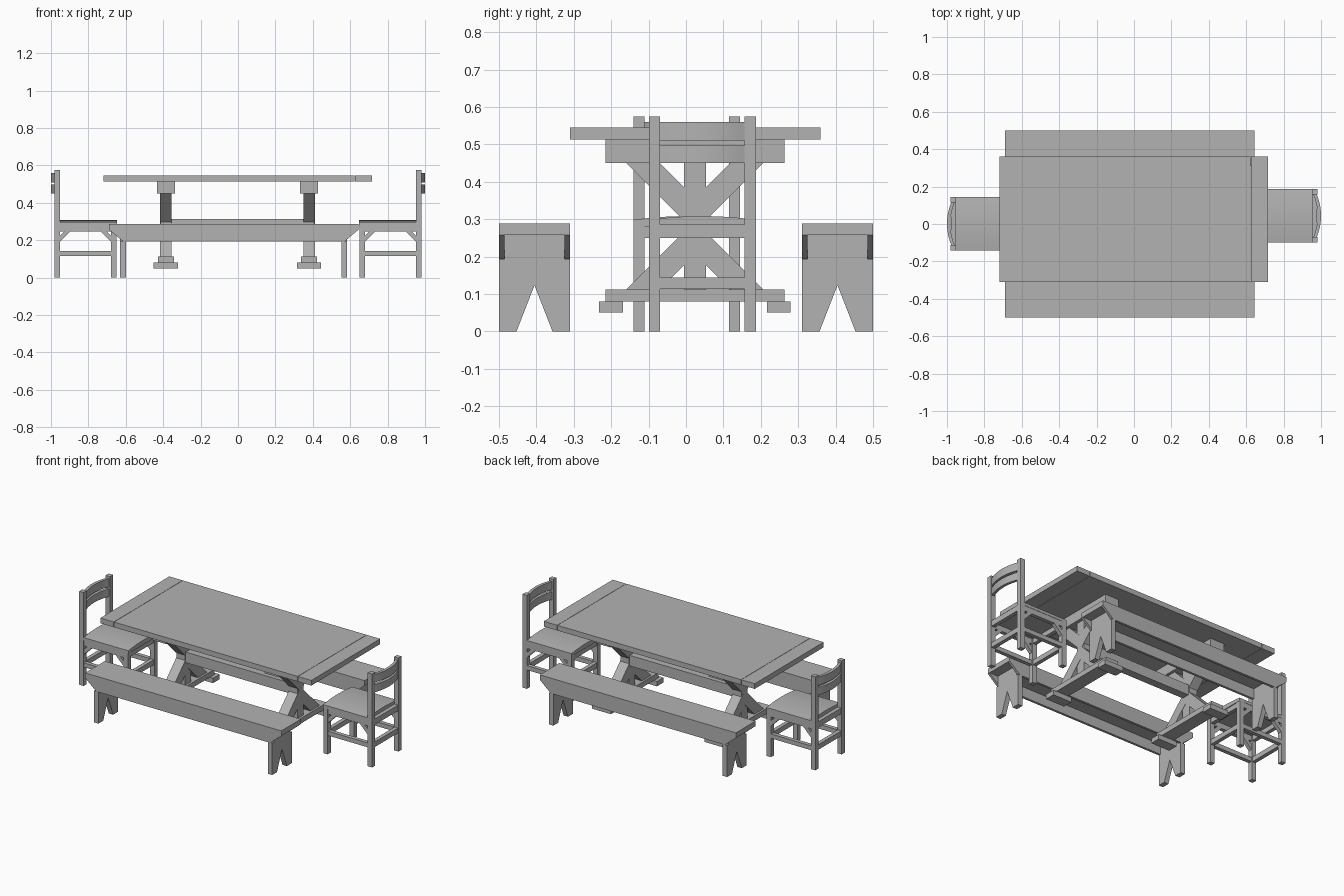
import bpy, bmesh, math
from mathutils import Vector

cube = bpy.data.objects.get("Cube")
if cube:
    bpy.data.objects.remove(cube, do_unlink=True)

grey = bpy.data.materials.new("plain_grey")
grey.use_nodes = True
COLOUR = (0.45, 0.45, 0.45, 1)
grey.diffuse_color = COLOUR
grey.node_tree.nodes["Principled BSDF"].inputs["Base Color"].default_value = COLOUR


def prism(name, profile, axis, low, high, smooth=False):
    """Extrude a 2D profile along an axis; the profile uses the other two axes in order."""
    bm = bmesh.new()
    verts = []
    for p in profile:
        co = list(p)
        co.insert("xyz".index(axis), low)
        verts.append(bm.verts.new(co))
    face = bm.faces.new(verts)
    made = bmesh.ops.extrude_face_region(bm, geom=[face])["geom"]
    move = Vector([high - low if a == axis else 0 for a in "xyz"])
    bmesh.ops.translate(bm, verts=[g for g in made if isinstance(g, bmesh.types.BMVert)], vec=move)
    bmesh.ops.recalc_face_normals(bm, faces=bm.faces)
    mesh = bpy.data.meshes.new(name)
    bm.to_mesh(mesh)
    bm.free()
    mesh.materials.append(grey)
    obj = bpy.data.objects.new(name, mesh)
    bpy.context.collection.objects.link(obj)
    if smooth:
        bpy.ops.object.select_all(action="DESELECT")
        obj.select_set(True)
        bpy.context.view_layer.objects.active = obj
        bpy.ops.object.shade_smooth_by_angle(angle=math.radians(30))
    return obj


def box(name, x, y, z):
    return prism(name, [(x[0], y[0]), (x[1], y[0]), (x[1], y[1]), (x[0], y[1])], "z", *z)


def bulge(half, height, steps=12):
    """Points along a shallow hump: (position, rise)."""
    return [(half * t, height * (1 - t * t)) for t in (2 * i / steps - 1 for i in range(steps + 1))]


# Table top with end boards
TOP_Y, TOP_Z = (-0.31, 0.36), (0.513, 0.545)
box("table_top", (-0.627, 0.623), TOP_Y, TOP_Z)
box("table_end_right", (-0.72, -0.629), TOP_Y, TOP_Z)
box("table_end_left", (0.625, 0.716), TOP_Y, TOP_Z)

# Trestles
MID = 0.024
for side, cx in (("right", -0.386), ("left", 0.38)):
    box(f"trestle_head_{side}", (cx - 0.048, cx + 0.048), (MID - 0.239, MID + 0.239), (0.45, 0.513))
    box(f"trestle_base_{side}", (cx - 0.043, cx + 0.043), (MID - 0.239, MID + 0.239), (0.08, 0.112))
    box(f"trestle_post_{side}", (cx - 0.029, cx + 0.029), (MID - 0.03, MID + 0.03), (0.112, 0.45))
    for s in (-1, 1):
        ends = sorted((MID + s * 0.192, MID + s * 0.256))
        box(f"trestle_foot_{side}", (cx - 0.065, cx + 0.065), ends, (0.05, 0.08))
        # 45 degree braces above and below the middle
        for z, d in ((0.45, -1), (0.112, 1)):
            brace = [(MID + s * w, z + d * h) for w, h in
                     ((0.183, 0), (0.094, 0), (0, 0.094), (0, 0.183))]
            prism(f"trestle_brace_{side}", brace, "x", cx - 0.031, cx + 0.031)
box("table_stretcher", (-0.386, 0.38), (MID - 0.025, MID + 0.025), (0.25, 0.315))

# Benches
for side, cy in (("front", -0.405), ("back", 0.405)):
    half, apron, top, low = 0.095, 0.015, 0.257, 0.194
    box(f"{side}_bench_seat", (-0.69, 0.645), (cy - half, cy + half), (top, 0.288))
    for y in (cy - half, cy + half - apron):
        prism(f"{side}_bench_apron", [(-0.69, top), (0.645, top), (0.57, low), (-0.615, low)],
              "y", y, y + apron)
    half_leg = [(0.048, 0), (half, 0), (half, low), (half - apron, low), (half - apron, top)]
    outline = [(cy, 0.123)] + [(cy + y, z) for y, z in half_leg]
    outline += [(cy - y, z) for y, z in reversed(half_leg)]
    for x in (-0.63, 0.553):
        prism(f"{side}_bench_leg", outline, "x", x, x + 0.03)


# Chairs
def chair(side, s, cy):
    half, leg = 0.143, 0.03
    inner = half - leg

    def cbox(part, x, y, z):
        box(f"{side}_chair_{part}", sorted((s * x[0], s * x[1])), (cy + y[0], cy + y[1]), z)

    front, back = (0.65, 0.68), (0.952, 0.982)
    for t in (-1, 1):
        y = sorted((t * half, t * inner))
        cbox("front_leg", front, y, (0, 0.285))
        cbox("back_post", back, y, (0, 0.575))
        rail = sorted((t * (half - 0.002), t * (inner + 0.004)))
        cbox("side_apron", (0.68, 0.952), rail, (0.247, 0.285))
        cbox("side_stretcher", (0.68, 0.952), rail, (0.115, 0.142))
        # Corner braces under the side aprons
        for x, d in ((0.68, 1), (0.952, -1)):
            pts = [(s * (x + d * a), 0.247 - b) for a, b in
                   ((0.022, 0), (0.055, 0), (0, 0.055), (0, 0.022))]
            prism(f"{side}_chair_corner_brace", pts, "y", cy + rail[0], cy + rail[1])
    for x in (0.653, 0.955):
        cbox("cross_apron", (x, x + 0.024), (-inner, inner), (0.25, 0.285))
        cbox("cross_stretcher", (x, x + 0.024), (-inner, inner), (0.113, 0.144))

    # Domed seat
    dome = [(cy + y, 0.298 + r) for y, r in bulge(half, 0.01)]
    ends = sorted((s * 0.648, s * 0.955))
    prism(f"{side}_chair_seat", [(cy - half, 0.28)] + dome + [(cy + half, 0.28)], "x", *ends, smooth=True)

    # Bowed back slats
    curve = bulge(inner + 0.002, 0.023)
    slat = [(s * (0.977 + r), cy + y) for y, r in curve]
    slat += [(s * (0.959 + r), cy + y) for y, r in reversed(curve)]
    for z in ((0.51, 0.56), (0.45, 0.497)):
        prism(f"{side}_chair_back_slat", slat, "z", *z, smooth=True)


chair("left", 1, 0.044)
chair("right", -1, 0.002)
